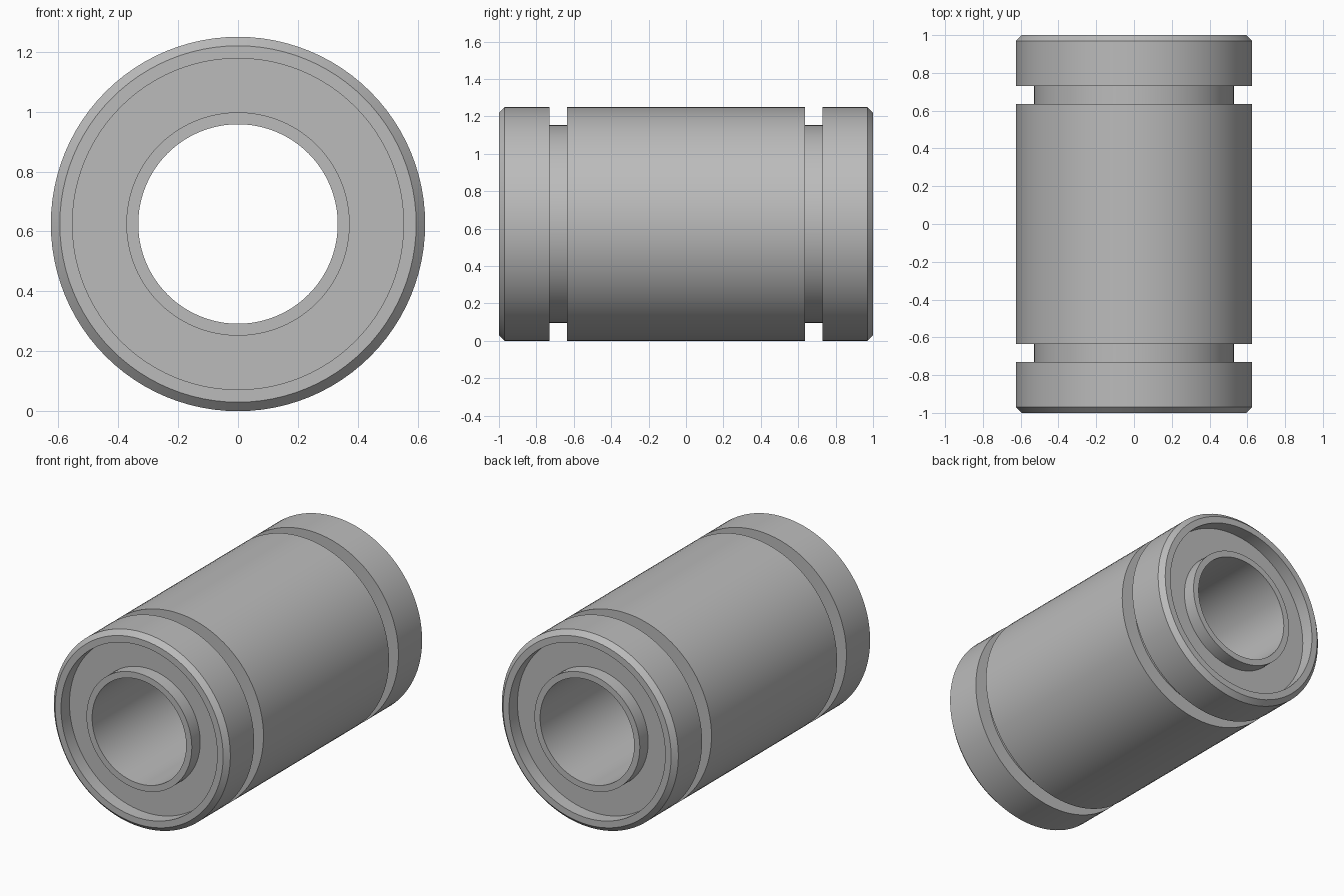
import bpy, bmesh, math
from mathutils import Vector, Matrix

cube = bpy.data.objects.get("Cube")
if cube:
    bpy.data.objects.remove(cube, do_unlink=True)

SEGMENTS = 96
OUTER, GROOVE, RECESS, SLEEVE, BORE = 0.625, 0.53, 0.553, 0.373, 0.333
CHAMFER = 0.03
END, FLOOR = 1.0, 0.915
GROOVE_OUT, GROOVE_IN = 0.73, 0.635

steel = bpy.data.materials.new("steel grey")
steel.use_nodes = True
colour = (0.50, 0.50, 0.50, 1)
steel.diffuse_color = colour
steel.node_tree.nodes["Principled BSDF"].inputs["Base Color"].default_value = colour


def lathe(name, profile):
    """Spin a closed (radius, y) profile about the horizontal y axis."""
    bm = bmesh.new()
    verts = [bm.verts.new((r, y, 0)) for r, y in profile]
    edges = [bm.edges.new((a, b)) for a, b in zip(verts, verts[1:] + verts[:1])]
    bmesh.ops.spin(bm, geom=verts + edges, cent=(0, 0, 0), axis=(0, 1, 0),
                   angle=math.tau, steps=SEGMENTS, use_merge=True)
    bmesh.ops.remove_doubles(bm, verts=bm.verts, dist=1e-5)
    bmesh.ops.recalc_face_normals(bm, faces=bm.faces)
    bmesh.ops.transform(bm, matrix=Matrix.Translation(Vector((0, 0, OUTER))),
                        verts=bm.verts)
    mesh = bpy.data.meshes.new(name)
    bm.to_mesh(mesh)
    bm.free()
    mesh.materials.append(steel)
    obj = bpy.data.objects.new(name, mesh)
    bpy.context.collection.objects.link(obj)
    bpy.ops.object.select_all(action="DESELECT")
    obj.select_set(True)
    bpy.context.view_layer.objects.active = obj
    bpy.ops.object.shade_smooth_by_angle(angle=math.radians(30))
    return obj


# Outer shell: chamfered ends, two ring grooves, recessed mouths
wall = 0.48
half = [(wall, FLOOR), (RECESS, FLOOR), (RECESS, END), (OUTER - CHAMFER, END),
        (OUTER, END - CHAMFER), (OUTER, GROOVE_OUT), (GROOVE, GROOVE_OUT),
        (GROOVE, GROOVE_IN), (OUTER, GROOVE_IN)]
lathe("outer_shell", half + [(r, -y) for r, y in reversed(half)])

# Inner sleeve, flush with the end rims
lathe("inner_sleeve", [(BORE, -END), (SLEEVE, -END), (SLEEVE, END), (BORE, END)])

# End seals closing the gap between shell and sleeve
for name, side in (("front_seal", -1), ("back_seal", 1)):
    lathe(name, [(r, side * y) for r, y in
                 ((SLEEVE, FLOOR), (wall, FLOOR), (wall, FLOOR - 0.08),
                  (SLEEVE, FLOOR - 0.08))])
